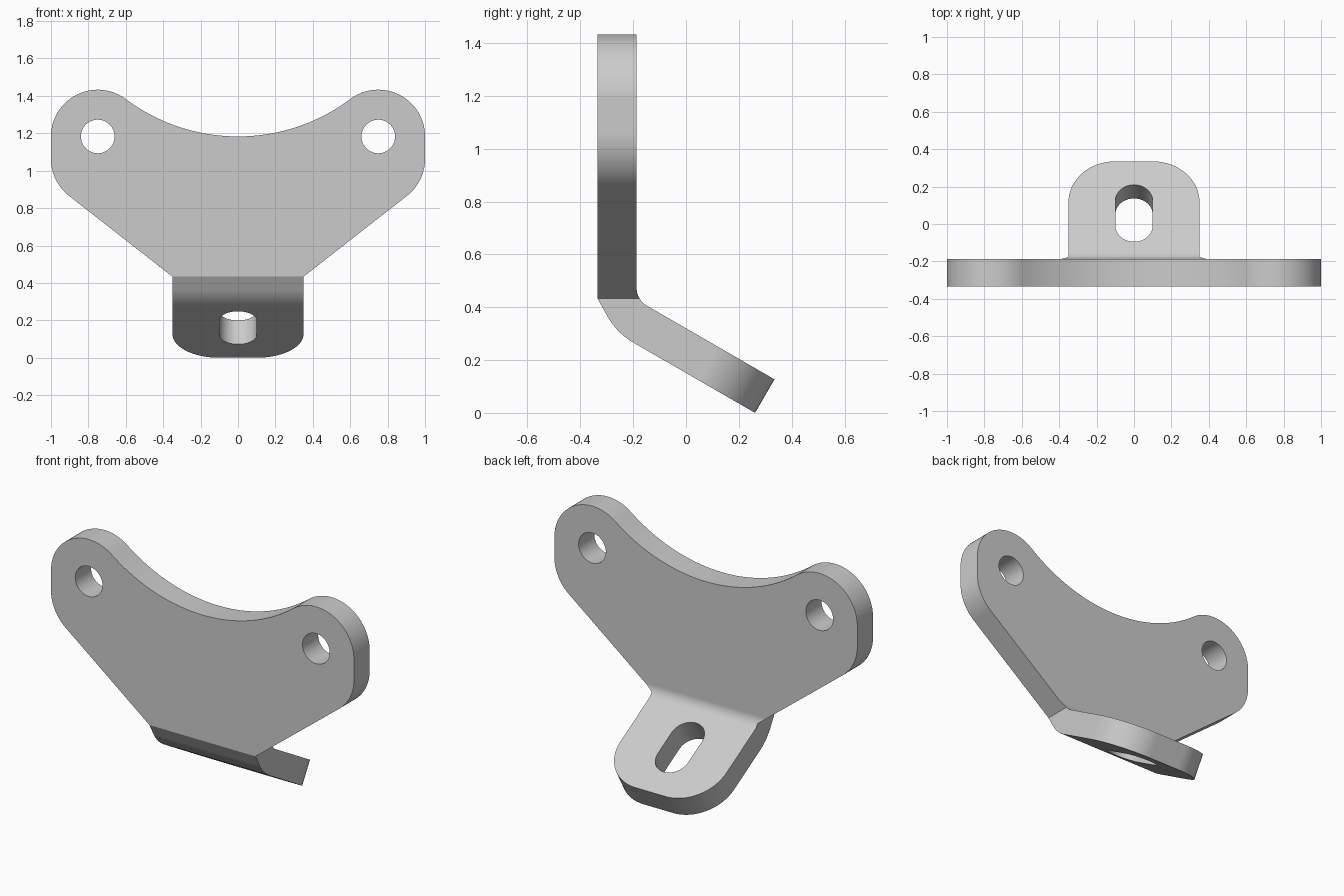
import bpy, bmesh
from math import sin, cos, radians
from mathutils import Vector

if "Cube" in bpy.data.objects:
    bpy.data.objects.remove(bpy.data.objects["Cube"])

FRONT, BACK = -0.335, -0.187      # plate faces
FOLD, FILLET_TOP = 0.433, 0.4742  # heights where the bend begins
HALF, FLARE = 0.35, 1.28          # tab half width, slope of plate flanks
LUG_X, LUG_Z, LUG_R = 0.75, 1.183, 0.25


def arc(cx, cy, r, start, end, n):
    angles = [radians(start + (end - start) * i / n) for i in range(n + 1)]
    return [(cx + r * cos(a), cy + r * sin(a)) for a in angles]


def prism(bm, points, vector):
    """Extrude a closed outline of 3D points along a vector."""
    face = bm.faces.new([bm.verts.new(p) for p in points])
    made = bmesh.ops.extrude_face_region(bm, geom=[face], use_keep_orig=True)
    moved = [v for v in made["geom"] if isinstance(v, bmesh.types.BMVert)]
    bmesh.ops.translate(bm, verts=moved, vec=vector)
    return moved


def finish(bm, name):
    bmesh.ops.recalc_face_normals(bm, faces=bm.faces[:])
    mesh = bpy.data.meshes.new(name)
    bm.to_mesh(mesh)
    bm.free()
    obj = bpy.data.objects.new(name, mesh)
    bpy.context.collection.objects.link(obj)
    return obj


def flare(v):
    """Follow the sloping plate flank above the fold."""
    if v.co.z > FOLD + 0.001:
        v.co.x = (1 if v.co.x > 0 else -1) * (HALF + (v.co.z - FOLD) * FLARE)


# Tab: bent side profile, extruded across the width
bm = bmesh.new()
side = [(FRONT, FOLD)]
side += arc(-0.07, 0.4917, 0.26, 210, 240, 8)
side += [(0.2615, 0), (0.335, 0.127)]
side += arc(BACK + 0.08, FILLET_TOP, 0.08, 240, 180, 12)
prism(bm, [(-HALF, y, z) for y, z in side], (2 * HALF, 0, 0))

# Round the two free corners of the tab
corners = [e for e in bm.edges
           if all(v.co.y > 0.2 for v in e.verts)
           and abs(e.verts[0].co.x - e.verts[1].co.x) < 0.01]
bmesh.ops.bevel(bm, geom=corners, offset=0.25, segments=16, profile=0.5,
                affect='EDGES')

# Flare the inner fillet to meet the plate flanks
bmesh.ops.bisect_plane(bm, geom=bm.verts[:] + bm.edges[:] + bm.faces[:],
                       dist=0.0001, plane_co=(0, 0, FOLD), plane_no=(0, 0, 1))
for v in bm.verts:
    flare(v)

# Plate: half outline mirrored, with a scooped top between two lugs
half = [(HALF, FOLD)]
half += arc(LUG_X, 1.063, LUG_R, -52, 0, 14)
half += arc(LUG_X, LUG_Z, LUG_R, 0, 126.87, 32)
half += arc(0, 2.183, 1, -53.13, -90, 20)[1:]
outline = half + [(-x, z) for x, z in reversed(half[:-1])]
for v in prism(bm, [(x, FRONT, z) for x, z in outline], (0, BACK - FRONT, 0)):
    if abs(v.co.z - FOLD) < 0.001:
        v.co.z = FILLET_TOP
        flare(v)


# Weld the plate and tab into one solid
def on_seam(v):
    level = FOLD if v.co.y < FRONT + 0.001 else FILLET_TOP
    return abs(v.co.z - level) < 0.001 and v.co.y < BACK + 0.001


seams = [f for f in bm.faces if all(on_seam(v) for v in f.verts)]
bmesh.ops.delete(bm, geom=seams, context='FACES_ONLY')
bmesh.ops.remove_doubles(bm, verts=bm.verts[:], dist=0.0005)
bracket = finish(bm, "bent_bracket")

# Cutter for the lug holes and the slot
bm = bmesh.new()
for s in (-1, 1):
    ring = arc(s * LUG_X, LUG_Z, 0.09, 0, 360, 40)[:-1]
    prism(bm, [(x, -0.5, z) for x, z in ring], (0, 0.5, 0))
along = Vector((0, cos(radians(30)), -sin(radians(30))))
normal = Vector((0, sin(radians(30)), cos(radians(30))))
middle = Vector((0, 0.0575, 0.287))
slot = arc(0, 0.076, 0.1, 0, 180, 20) + arc(0, -0.076, 0.1, 180, 360, 20)
prism(bm, [middle + Vector((x, 0, 0)) + along * s - normal * 0.3
           for x, s in slot], normal * 0.6)
cutter = finish(bm, "hole_cutter")
cutter.hide_render = True

bpy.ops.object.select_all(action='DESELECT')
bracket.select_set(True)
bpy.context.view_layer.objects.active = bracket
cut = bracket.modifiers.new("holes", 'BOOLEAN')
cut.operation = 'DIFFERENCE'
cut.solver = 'EXACT'
cut.object = cutter
bpy.ops.object.modifier_apply(modifier=cut.name)
bpy.data.objects.remove(cutter)

# Smooth the curved walls and keep the large faces flat
bpy.ops.object.shade_smooth_by_angle(angle=radians(25))
weighted = bracket.modifiers.new("weighted_normals", 'WEIGHTED_NORMAL')
weighted.keep_sharp = True
weighted.weight = 100

# Plain grey metal
grey = bpy.data.materials.new("light_grey")
grey.use_nodes = True
colour = (0.6, 0.6, 0.6, 1)
grey.diffuse_color = colour
for node in grey.node_tree.nodes:
    if node.type == 'BSDF_PRINCIPLED':
        node.inputs["Base Color"].default_value = colour
bracket.data.materials.clear()
bracket.data.materials.append(grey)
